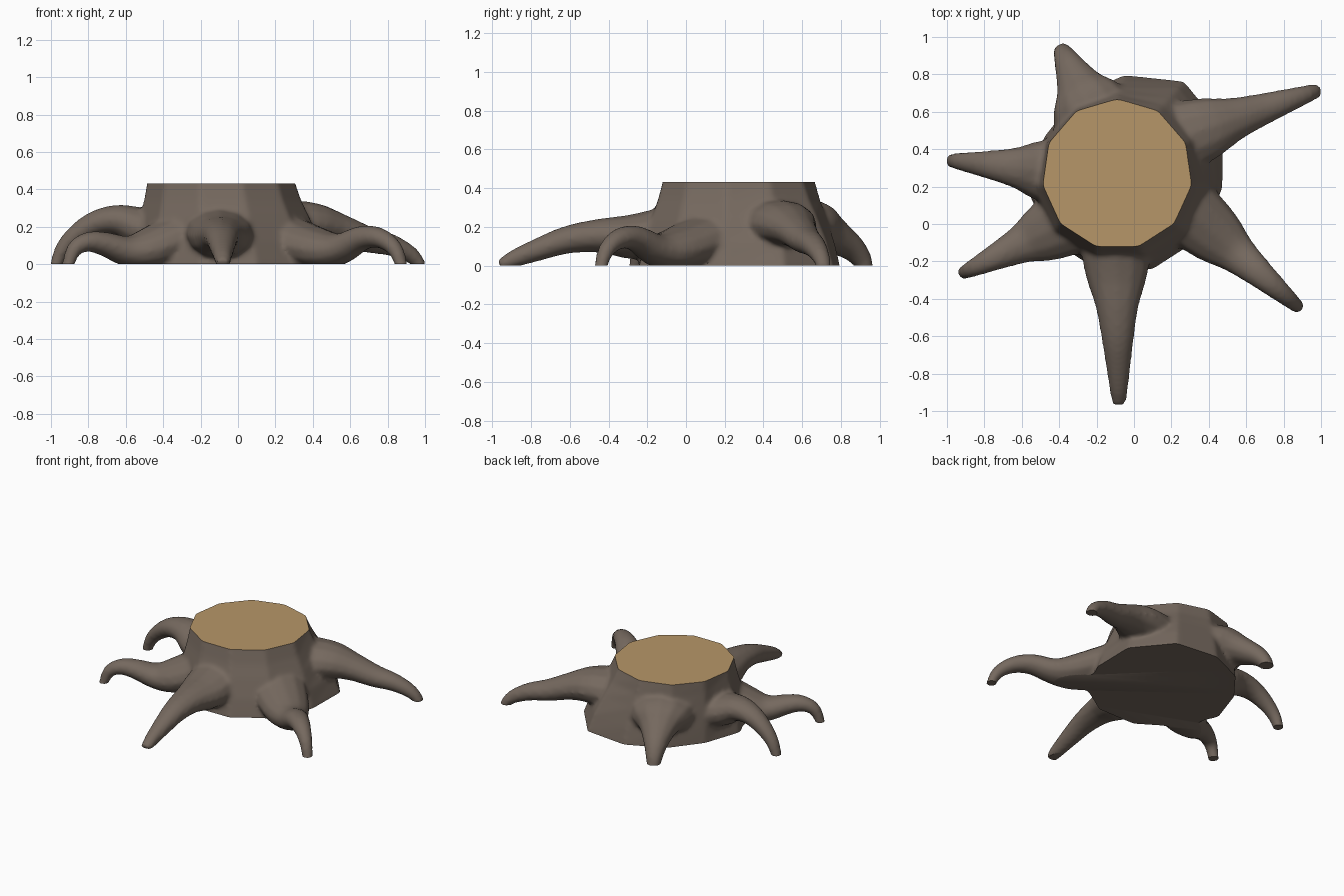
import bpy, bmesh, math
from mathutils import Vector

if "Cube" in bpy.data.objects:
    bpy.data.objects.remove(bpy.data.objects["Cube"])

def material(name, rgb):
    m = bpy.data.materials.new(name)
    m.diffuse_color = (*rgb, 1)
    m.use_nodes = True
    m.node_tree.nodes["Principled BSDF"].inputs["Base Color"].default_value = m.diffuse_color
    return m

TOP = 0.432
bm = bmesh.new()

def loft(rings):
    """Closed skin through a list of equal-sized rings."""
    vs = [[bm.verts.new(p) for p in r] for r in rings]
    n = len(vs[0])
    for a, b in zip(vs, vs[1:]):
        for i in range(n):
            j = (i + 1) % n
            bm.faces.new((a[i], a[j], b[j], b[i]))
    bm.faces.new(vs[0][::-1])
    bm.faces.new(vs[-1])

def spline(p, steps=3):
    """Smooth path through points."""
    p = [2 * p[0] - p[1]] + p + [2 * p[-1] - p[-2]]
    out = []
    for a, b, c, d in zip(p, p[1:], p[2:], p[3:]):
        for t in (k / steps for k in range(steps)):
            out.append(.5 * (2 * b + (c - a) * t + (2 * a - 5 * b + 4 * c - d) * t * t
                             + (3 * b - a - 3 * c + d) * t ** 3))
    return out + [p[-2]]

def lean(a):
    """Trunk flares most to the back right, least to the back left."""
    d = math.degrees(a) % 360
    return 1 + .75 * math.exp(-((d - 42) / 22) ** 2) - .6 * math.exp(-((d - 142) / 25) ** 2)

# Trunk: eleven-sided, flaring towards the ground
rings = []
for z, flare in ((-.1, .135), (0, .128), (.12, .1), (.25, .058), (.34, .025), (TOP, 0), (.55, -.025)):
    ring = []
    for k in range(11):
        a = math.pi / 2 + math.tau * k / 11
        r = .402 + flare * lean(a)
        ring.append((-.09 + .3 * flare + r * math.cos(a), .266 + r * math.sin(a), z))
    rings.append(ring)
loft(rings)

# Roots share one taper: distance along, half width, half height
taper = ((0, .215, .14), (.3, .172, .12), (.48, .118, .09), (.65, .088, .073),
         (.8, .067, .06), (.93, .049, .046), (1, .038, .03))
# Each root: start, tip, thickness, then heights of its arch
roots = (
    ((-.10, .05), (-.08, -.96), 1.0, (.2, .15, .155, .135, .085, .035, 0)),         # front
    ((.25, .10), (.885, -.45), .92, (.14, .08, .085, .14, .14, .08, -.04)),         # front right
    ((.12, .42), (.985, .715), 1.0, (.2, .215, .185, .135, .105, .05, -.02)),       # back right
    ((-.20, .55), (-.39, .935), 1.15, (.2, .2, .17, .13, .09, .03, -.04)),          # back left
    ((-.30, .265), (-.985, .34), .95, (.16, .19, .235, .225, .17, .08, -.04)),      # left
    ((-.30, .04), (-.92, -.265), .92, (.16, .08, .07, .105, .12, .08, -.04)),       # front left
)
for start, tip, fat, heights in roots:
    a, b = Vector(start), Vector(tip)
    pts = spline([Vector((*a.lerp(b, s), z)) for (s, w, h), z in zip(taper, heights)])
    size = spline([Vector((w, h)) * fat for s, w, h in taper])
    side = Vector((b.y - a.y, a.x - b.x, 0)).normalized()
    rings = []
    for i, (c, q) in enumerate(zip(pts, size)):
        along = pts[min(i + 1, len(pts) - 1)] - pts[max(i - 1, 0)]
        up = side.cross(along).normalized()
        rings.append([c + side * math.cos(t) * q.x + up * math.sin(t) * q.y
                      for t in (math.tau * k / 12 for k in range(12))])
    loft(rings)

bmesh.ops.recalc_face_normals(bm, faces=bm.faces)
me = bpy.data.meshes.new("stump")
bm.to_mesh(me)
bm.free()
ob = bpy.data.objects.new("tree_stump", me)
bpy.context.collection.objects.link(ob)

# Fuse trunk and roots into one skin with softly blended joints
fuse = ob.modifiers.new("fuse", 'REMESH')
fuse.mode = 'VOXEL'
fuse.voxel_size = 0.014
blend = ob.modifiers.new("blend", 'SMOOTH')
blend.factor = 0.5
blend.iterations = 9
dg = bpy.context.evaluated_depsgraph_get()
fused = bpy.data.meshes.new_from_object(ob.evaluated_get(dg))
ob.modifiers.clear()
ob.data = fused
fused.materials.clear()
fused.materials.append(material("bark brown", (0.178, 0.14, 0.113)))
fused.materials.append(material("cut wood tan", (0.47, 0.305, 0.14)))

# Saw flat at the ground and at the cut top, then cap both
bm = bmesh.new()
bm.from_mesh(fused)
for z, n in ((0, -1), (TOP, 1)):
    bmesh.ops.bisect_plane(bm, geom=bm.verts[:] + bm.edges[:] + bm.faces[:],
                           plane_co=(0, 0, z), plane_no=(0, 0, n), clear_outer=True)
    bmesh.ops.holes_fill(bm, edges=[e for e in bm.edges if e.is_boundary], sides=0)
bmesh.ops.recalc_face_normals(bm, faces=bm.faces)
for f in bm.faces:
    f.material_index = int(all(v.co.z > TOP - .001 for v in f.verts))
bm.to_mesh(fused)
bm.free()

bpy.context.view_layer.objects.active = ob
ob.select_set(True)
bpy.ops.object.shade_smooth_by_angle(angle=math.radians(40))
